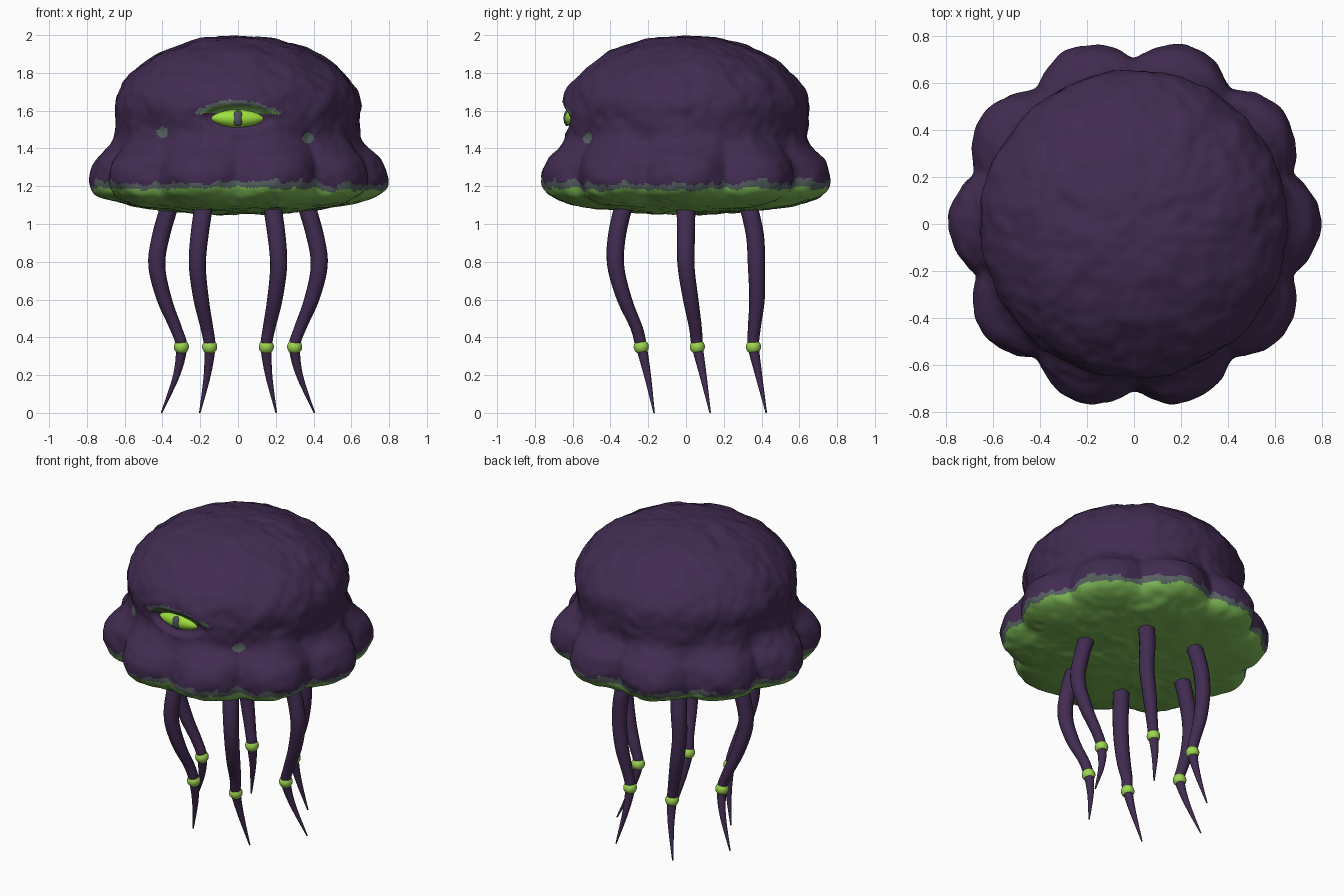
import bpy, bmesh, math
from mathutils import Vector, noise

cube = bpy.data.objects.get("Cube")
if cube:
    bpy.data.objects.remove(cube)


def material(name, rgb):
    m = bpy.data.materials.new(name)
    m.use_nodes = True
    m.diffuse_color = (*rgb, 1)
    bsdf = next(n for n in m.node_tree.nodes if n.type == 'BSDF_PRINCIPLED')
    bsdf.inputs["Base Color"].default_value = (*rgb, 1)
    return m


PURPLE = material("dark purple", (0.054, 0.025, 0.083))
GREEN = material("leaf green", (0.2, 0.47, 0.09))
BLEND = material("grey green", (0.095, 0.125, 0.12))
MOSS = material("moss green", (0.11, 0.25, 0.06))
LIME = material("bright lime", (0.34, 0.74, 0.05))
BEAD = material("soft lime", (0.34, 0.68, 0.08))
GREY = material("slate grey", (0.075, 0.085, 0.105))


def finish(bm, name, mats):
    bmesh.ops.recalc_face_normals(bm, faces=bm.faces)
    mesh = bpy.data.meshes.new(name)
    bm.to_mesh(mesh)
    bm.free()
    for m in mats:
        mesh.materials.append(m)
    mesh.shade_smooth()
    obj = bpy.data.objects.new(name, mesh)
    bpy.context.collection.objects.link(obj)
    return obj


def ellipsoid(name, centre, radii, mat, pinch=0):
    """Ellipsoid, optionally narrowed towards its left and right ends."""
    bm = bmesh.new()
    bmesh.ops.create_uvsphere(bm, u_segments=32, v_segments=20, radius=1)
    for v in bm.verts:
        v.co.z *= 1 - pinch * v.co.x ** 2
        v.co = Vector(c + r * p for c, r, p in zip(centre, radii, v.co))
    return finish(bm, name, [mat])


def spline(points, steps):
    """Catmull-Rom curve through tuples of any length."""
    pts = [points[0], *points, points[-1]]
    out = []
    for i in range(1, len(pts) - 2):
        for s in range(steps):
            t = s / steps
            out.append(tuple(
                b + 0.5 * t * (c - a + t * (2 * a - 5 * b + 4 * c - d + t * (3 * (b - c) + d - a)))
                for a, b, c, d in zip(*pts[i - 1:i + 3])))
    return out + [points[-1]]


def skin_rings(bm, rings):
    """Join rings of vertices into a closed tube."""
    n = len(rings[0])
    for a, b in zip(rings, rings[1:]):
        for i in range(n):
            j = (i + 1) % n
            bm.faces.new((a[i], a[j], b[j], b[i]))
    bm.faces.new(rings[0])
    bm.faces.new(rings[-1])


# Bell: profile of (height, radius between lobes, extra radius on lobes)
PROFILE = [(1.05, 0.01, 0), (1.055, 0.2, 0), (1.075, 0.4, 0), (1.1, 0.56, 0.03),
           (1.15, 0.66, 0.08), (1.23, 0.69, 0.1), (1.33, 0.67, 0.095),
           (1.4, 0.64, 0.055), (1.46, 0.632, 0.018), (1.54, 0.645, 0), (1.64, 0.65, 0),
           (1.74, 0.61, 0), (1.84, 0.515, 0), (1.92, 0.38, 0), (1.98, 0.2, 0), (1.995, 0.01, 0)]
SEGMENTS, LOBES = 260, 10
EYE_Z = 1.56


def bell_point(z, r, lobe, angle):
    bulge = (math.cos(angle * LOBES / 2) ** 2 + 0.02) ** 0.4
    r += lobe * bulge
    p = Vector((r * math.cos(angle), r * math.sin(angle), z))
    out = Vector((p.x, p.y, (z - 1.45) * 1.2)).normalized()
    p += out * (0.013 * noise.noise(p * 7) + 0.007 * noise.noise(p * 17))
    # Eye socket pressed into the front
    if p.y < 0:
        d = (p.x / 0.19) ** 2 + ((p.z - EYE_Z) / 0.08) ** 2
        p.y += 0.042 * max(0, 1 - d * d)
    return p


def bell_colour(c):
    """0 purple, 1 underside green, 2 blend, 3 eyelid moss."""
    ragged = 0.022 * noise.noise(c * 9) + 0.012 * noise.noise(c * 26)
    if c.z < 1.185 + ragged:
        return 1
    if c.z < 1.218 + ragged * 1.8:
        return 2
    if c.y < 0:
        lid = 0.088 * (1 - (c.x / 0.25) ** 2) + ragged * 0.8
        h = c.z - 1.572
        if abs(c.x) < 0.23 and 0.012 < h < lid:
            return 3 if h < lid - 0.02 else 2
        if min(math.hypot(c.x + 0.4, c.z - 1.485), math.hypot(c.x - 0.37, c.z - 1.455)) < 0.029:
            return 2
    return 0


bm = bmesh.new()
skin_rings(bm, [[bm.verts.new(bell_point(z, r, lobe, math.tau * i / SEGMENTS))
                 for i in range(SEGMENTS)] for z, r, lobe in spline(PROFILE, 8)])
bmesh.ops.triangulate(bm, faces=bm.faces)
for f in bm.faces:
    f.material_index = bell_colour(f.calc_center_median())
finish(bm, "bell", [PURPLE, GREEN, BLEND, MOSS])

# Eye
ellipsoid("eyeball", (0, -0.577, EYE_Z), (0.15, 0.065, 0.055), LIME, pinch=0.3)
ellipsoid("pupil", (0, -0.63, EYE_Z), (0.027, 0.018, 0.042), GREY)

# Tentacles: (height, side spread, depth spread, backward lean, thickness)
PATH = [(1.15, 0.345, 0.365, 0, 0.05), (0.95, 0.405, 0.42, 0, 0.048), (0.78, 0.43, 0.43, 0, 0.045),
        (0.6, 0.39, 0.405, 0.025, 0.041), (0.45, 0.33, 0.36, 0.05, 0.034),
        (0.35, 0.3, 0.343, 0.06, 0.03), (0.2, 0.325, 0.34, 0.09, 0.019), (0, 0.405, 0.343, 0.128, 0.004)]
SIDES = 16
for k in range(6):
    a = math.tau * k / 6
    bm = bmesh.new()
    rings = []
    for z, sx, sy, lean, thick in spline(PATH, 5):
        rings.append([bm.verts.new((sx * math.cos(a) + thick * math.cos(t),
                                    sy * math.sin(a) + lean + thick * math.sin(t), z))
                      for t in (math.tau * i / SIDES for i in range(SIDES))])
    skin_rings(bm, rings)
    finish(bm, f"tentacle_{k + 1}", [PURPLE])
    # Bead around the narrow part
    z, sx, sy, lean, _ = PATH[5]
    ellipsoid(f"bead_{k + 1}", (sx * math.cos(a), sy * math.sin(a) + lean, z),
              (0.04, 0.04, 0.039), BEAD)
